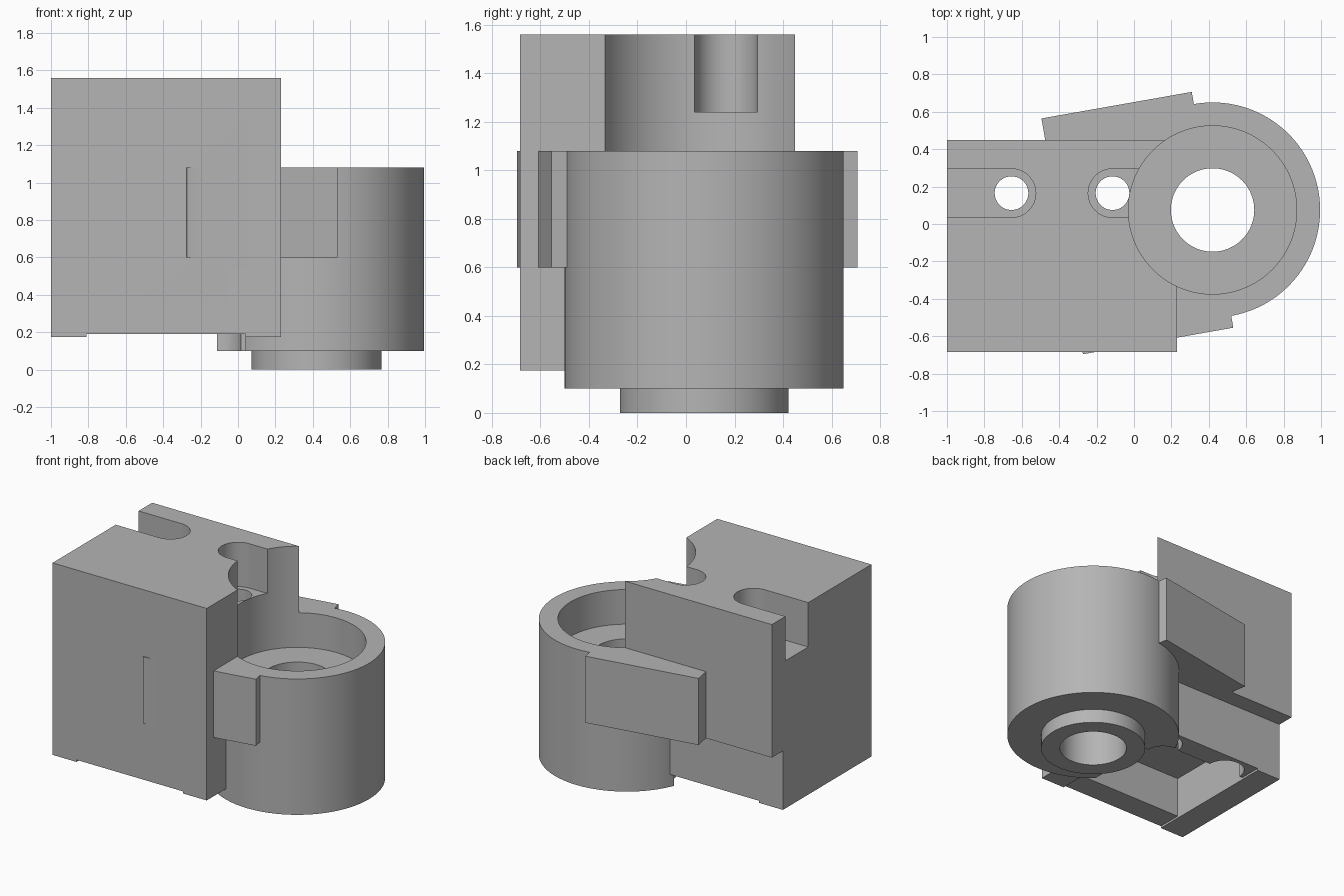
import bpy, math
from mathutils import Vector

if "Cube" in bpy.data.objects:
    bpy.data.objects.remove(bpy.data.objects["Cube"])

CX, CY = 0.42, 0.075          # axis of the round housing
HOLES = [(-0.655, 0.165), (-0.115, 0.165)]

gray = bpy.data.materials.new("plain_gray")
gray.diffuse_color = (0.46, 0.46, 0.46, 1)
gray.use_nodes = True
gray.node_tree.nodes["Principled BSDF"].inputs["Base Color"].default_value = gray.diffuse_color


def box(name, lo, hi, rot=0.0):
    lo, hi = Vector(lo), Vector(hi)
    bpy.ops.mesh.primitive_cube_add(size=1, location=(lo + hi) / 2, rotation=(0, 0, rot))
    ob = bpy.context.object
    ob.name = name
    ob.scale = hi - lo
    bpy.ops.object.transform_apply(location=True, rotation=True, scale=True)
    return ob


def cyl(name, x, y, r, z0, z1, n=64):
    bpy.ops.mesh.primitive_cylinder_add(vertices=n, radius=r, depth=z1 - z0,
                                        location=(x, y, (z0 + z1) / 2))
    ob = bpy.context.object
    ob.name = name
    bpy.ops.object.transform_apply(location=True, rotation=True, scale=True)
    return ob


def combine(target, other, op='DIFFERENCE'):
    m = target.modifiers.new(op.lower(), 'BOOLEAN')
    m.operation, m.object, m.solver = op, other, 'EXACT'
    bpy.ops.object.select_all(action='DESELECT')
    bpy.context.view_layer.objects.active = target
    target.select_set(True)
    bpy.ops.object.modifier_apply(modifier=m.name)
    bpy.data.objects.remove(other, do_unlink=True)


# Main block with stepped back and shallow underside channel
body = box("mount_body", (-1, -0.685, 0.175), (0.23, 0.45, 1.56))
combine(body, box("back_step", (-1.2, 0.324, 0), (0.5, 0.6, 0.6)))
combine(body, box("channel", (-0.81, -0.9, 0), (0.04, 0.6, 0.19)))

# Angled cross bar whose ends stick out as tabs
bar = box("cross_bar", (0.018 - 0.408, 0.005 - 0.64, 0.6),
          (0.018 + 0.408, 0.005 + 0.64, 1.08), math.radians(10))
combine(body, bar, 'UNION')

# Round housing and bottom collar
combine(body, cyl("housing", CX, CY, 0.575, 0.1, 1.08, 128), 'UNION')
combine(body, cyl("collar", CX, CY, 0.348, 0.0, 0.3, 96), 'UNION')

# Underside cavity
combine(body, box("cavity", (-0.81, -0.51, -0.1), (0.04, 0.165, 0.48)))

# Bearing bore and shaft hole
combine(body, cyl("bore", CX, CY, 0.45, 0.83, 2, 128))
combine(body, cyl("shaft_hole", CX, CY, 0.223, -0.5, 1.5, 96))

# Screw holes with counterbores below and open slots above
for (x, y), (x0, x1) in zip(HOLES, [(-1.3, -0.655), (-0.115, 0.3)]):
    combine(body, cyl("screw_hole", x, y, 0.09, -0.5, 2, 48))
    combine(body, cyl("counterbore", x, y, 0.13, -0.3, 0.48, 48))
    combine(body, cyl("slot_end", x, y, 0.13, 1.24, 2, 48))
    combine(body, box("slot", (x0, y - 0.13, 1.24), (x1, y + 0.13, 2)))

body.data.materials.clear()
body.data.materials.append(gray)
for p in body.data.polygons:
    p.material_index = 0
bpy.ops.object.select_all(action='DESELECT')
body.select_set(True)
bpy.context.view_layer.objects.active = body
bpy.ops.object.shade_smooth_by_angle(angle=math.radians(25))
